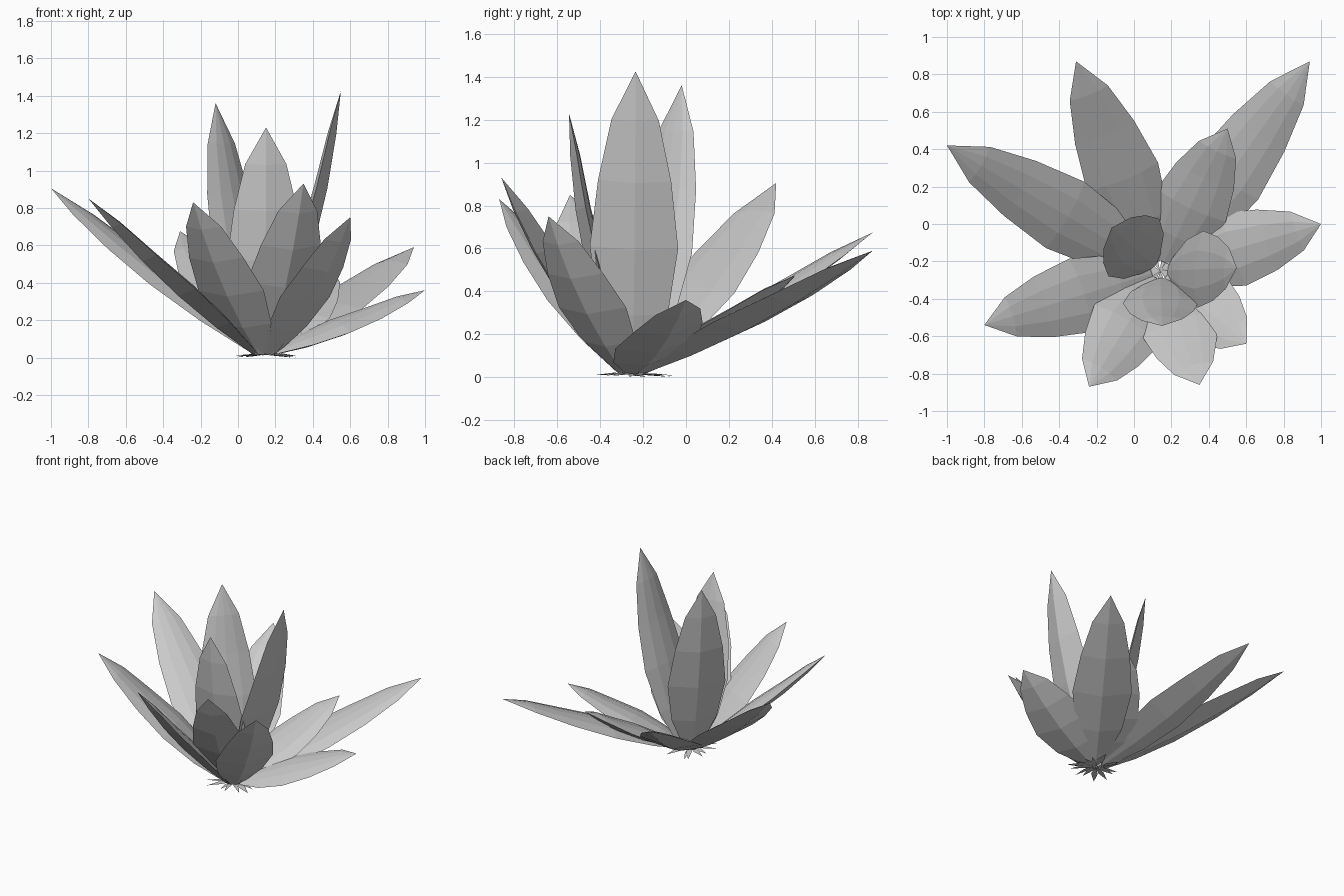
import bpy, bmesh, math, random
from mathutils import Vector

cube = bpy.data.objects.get("Cube")
if cube:
    bpy.data.objects.remove(cube)

random.seed(7)
CENTRE = Vector((0.14, -0.25, 0.015))
UP = Vector((0, 0, 1))

grey = bpy.data.materials.new("pale_grey")
grey.use_nodes = True
COLOUR = (0.6, 0.6, 0.6, 1)
grey.diffuse_color = COLOUR
grey.node_tree.nodes["Principled BSDF"].inputs["Base Color"].default_value = COLOUR


def finish(name, bm):
    mesh = bpy.data.meshes.new(name)
    bm.to_mesh(mesh)
    bm.free()
    mesh.materials.append(grey)
    obj = bpy.data.objects.new(name, mesh)
    bpy.context.collection.objects.link(obj)
    return obj


# Half width of a leaf at steps along its length
PROFILE = [(0, 0.05), (0.2, 0.16), (0.42, 0.205), (0.64, 0.17), (0.84, 0.11)]
# Cross-section loop in half widths (across, inward): keel, edge, rounded top, edge
SECTION = [(0, 0), (1, 0.25), (0.5, 0.38), (0, 0.42), (-0.5, 0.38), (-1, 0.25)]


def leaf(name, tip, bulge=0.05, roll=0.0):
    """Thick blade with a keel outside and a gently rounded inner face."""
    tip = Vector(tip)
    out = Vector((tip.x - CENTRE.x, tip.y - CENTRE.y, 0)).normalized()
    side = UP.cross(out)
    base = CENTRE + out * 0.06
    inward = side.cross(base - tip).normalized()
    if inward.z < 0:
        inward.negate()
    control = (base + tip) / 2 - inward * bulge * 2
    bm = bmesh.new()
    rows = []
    for t, w in PROFILE:
        p = base * (1 - t) ** 2 + control * 2 * t * (1 - t) + tip * t * t
        rows.append([bm.verts.new(p + side * w * u + inward * w * (v + roll * u))
                     for u, v in SECTION])
    end = bm.verts.new(tip)
    count = len(SECTION)
    for i in range(count):
        j = (i + 1) % count
        for a, b in zip(rows, rows[1:]):
            bm.faces.new((a[i], a[j], b[j], b[i]))
        bm.faces.new((rows[-1][i], rows[-1][j], end))
    bm.faces.new(rows[0])
    bmesh.ops.recalc_face_normals(bm, faces=bm.faces)
    return finish(name, bm)


# Low outer leaves, spreading leaves, then the tall inner ones
leaf("outer_leaf_left", (1.0, 0.0, 0.36), roll=0.15)
leaf("outer_leaf_back_left", (0.94, 0.87, 0.59))
leaf("short_leaf_back_left", (0.50, 0.51, 0.475))
leaf("outer_leaf_back", (-0.31, 0.87, 0.675))
leaf("outer_leaf_back_right", (-1.0, 0.42, 0.905))
leaf("middle_leaf_right", (-0.80, -0.54, 0.85))
leaf("middle_leaf_front_right", (-0.24, -0.87, 0.83))
leaf("middle_leaf_front", (0.35, -0.86, 0.93))
leaf("middle_leaf_front_left", (0.60, -0.64, 0.75))
leaf("tall_leaf_back", (-0.12, -0.02, 1.36), 0.06)
leaf("tall_leaf_left", (0.55, -0.235, 1.425), 0.06, roll=-0.12)
leaf("tall_leaf_front", (0.15, -0.545, 1.23), 0.06)

# Ragged dry husks lying around the foot
bm = bmesh.new()
COUNT = 14
for i in range(COUNT):
    angle = math.tau * (i + random.uniform(-0.4, 0.4)) / COUNT
    out = Vector((math.cos(angle), math.sin(angle), 0))
    side = UP.cross(out) * random.uniform(0.015, 0.03)
    tip = CENTRE + out * random.uniform(0.1, 0.21)
    tip.z = random.uniform(0, 0.015)
    mid = (CENTRE + tip) / 2 + UP * random.uniform(0, 0.015)
    bm.faces.new([bm.verts.new(p) for p in (CENTRE, mid - side, tip, mid + side)])
finish("foot_husks", bm)
